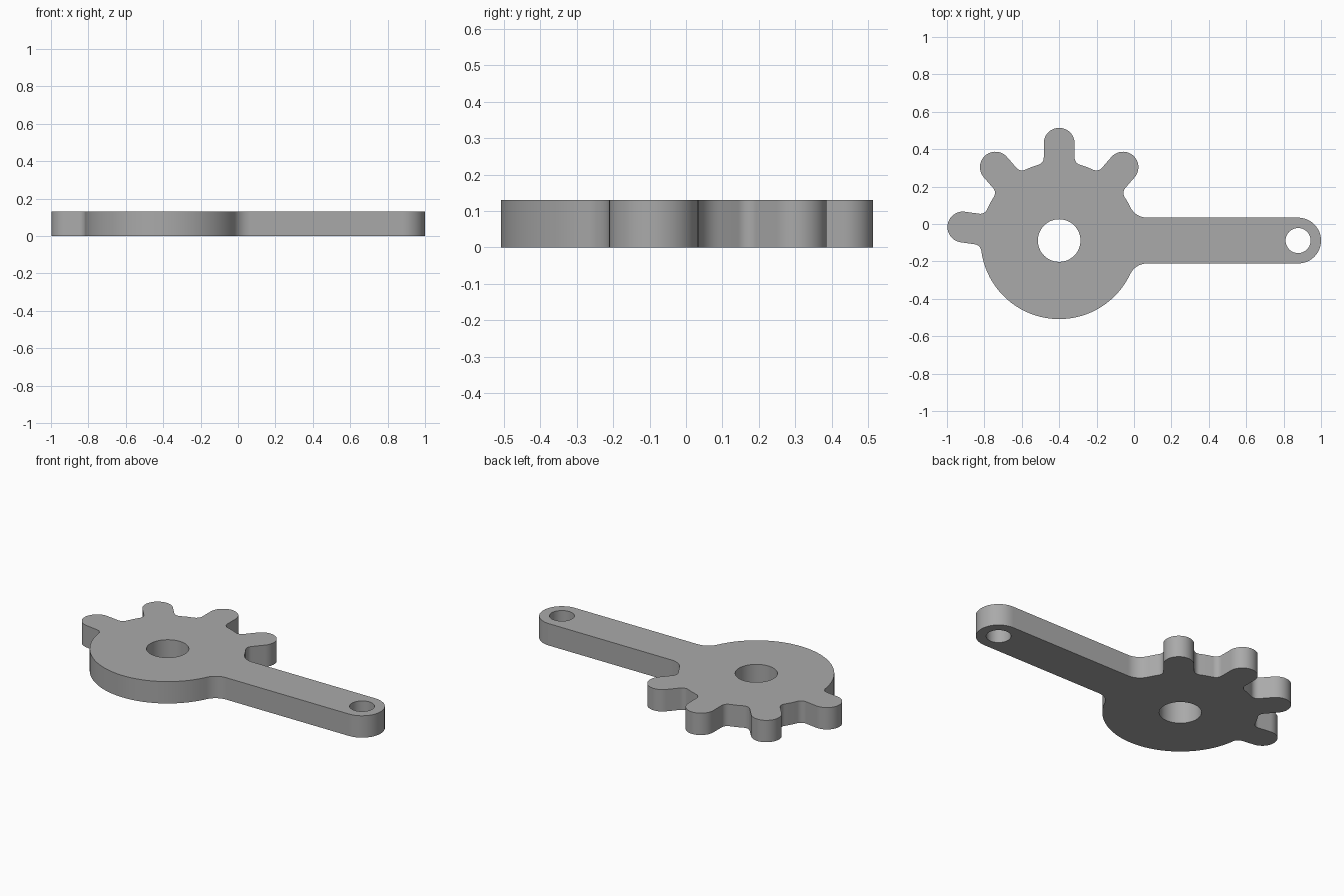
import bpy
import bmesh
from math import radians, sin, cos, asin, sqrt, pi
from mathutils import Vector

if "Cube" in bpy.data.objects:
    bpy.data.objects.remove(bpy.data.objects["Cube"], do_unlink=True)

HUB = Vector((-0.4, -0.0885))
HUB_R = 0.42
THICK = 0.13
TOOTH = (0.0825, 0.52, 0.04)   # half width, tip centre distance, root fillet
ARM = (0.1225, 1.2775, 0.10)


def arc(centre, r, a0, a1, n):
    return [Vector(centre) + r * Vector((cos(a0 + (a1 - a0) * i / n),
                                         sin(a0 + (a1 - a0) * i / n)))
            for i in range(n + 1)]


def spoke(angle, half, tip, fillet):
    """Filleted, round-ended spoke; returns its points and its hub angles."""
    side = half + fillet
    along = sqrt((HUB_R + fillet) ** 2 - side ** 2)
    spread = asin(side / (HUB_R + fillet))
    pts = arc((along, -side), fillet, pi - spread, pi / 2, 8)
    pts += arc((tip, 0), half, -pi / 2, pi / 2, 24)
    pts += arc((along, side), fillet, -pi / 2, -pi + spread, 8)
    c, s = cos(angle), sin(angle)
    pts = [HUB + Vector((p.x * c - p.y * s, p.x * s + p.y * c)) for p in pts]
    return pts, angle - spread, angle + spread


# Outline: the arm and four teeth joined by arcs of the hub
spokes = [spoke(0, *ARM)] + [spoke(radians(a), *TOOTH) for a in (49, 90, 131, 172)]
outline = []
for i, (pts, start, end) in enumerate(spokes):
    nxt = spokes[(i + 1) % len(spokes)][1]
    if nxt < end:
        nxt += 2 * pi
    steps = max(2, int((nxt - end) / radians(4)))
    outline += pts + arc(HUB, HUB_R, end, nxt, steps)[1:-1]

# Pivot hole and arm-end hole
pivot_hole = arc(HUB, 0.114, 0, 2 * pi, 48)[:-1]
end_hole = arc(HUB + Vector((ARM[1], 0)), 0.067, 0, 2 * pi, 40)[:-1]

# Fill the flat plate and extrude it
bm = bmesh.new()
edges = []
for loop in (outline, pivot_hole, end_hole):
    vs = [bm.verts.new((p.x, p.y, 0)) for p in loop]
    edges += [bm.edges.new((v, vs[i - 1])) for i, v in enumerate(vs)]
bmesh.ops.triangle_fill(bm, edges=edges, use_beauty=True, use_dissolve=False)
top = bmesh.ops.extrude_face_region(bm, geom=bm.faces[:], use_keep_orig=True)
bmesh.ops.translate(bm, vec=(0, 0, THICK),
                    verts=[g for g in top["geom"] if isinstance(g, bmesh.types.BMVert)])
bmesh.ops.recalc_face_normals(bm, faces=bm.faces[:])

mesh = bpy.data.meshes.new("toothed_lever")
bm.to_mesh(mesh)
bm.free()
lever = bpy.data.objects.new("toothed_lever", mesh)
bpy.context.collection.objects.link(lever)

# Plain grey material
grey = bpy.data.materials.new("plain_grey")
grey.use_nodes = True
colour = (0.4, 0.4, 0.4, 1)
grey.diffuse_color = colour
grey.node_tree.nodes["Principled BSDF"].inputs["Base Color"].default_value = colour
mesh.materials.append(grey)

bpy.ops.object.select_all(action="DESELECT")
lever.select_set(True)
bpy.context.view_layer.objects.active = lever
bpy.ops.object.shade_smooth_by_angle(angle=radians(30))
